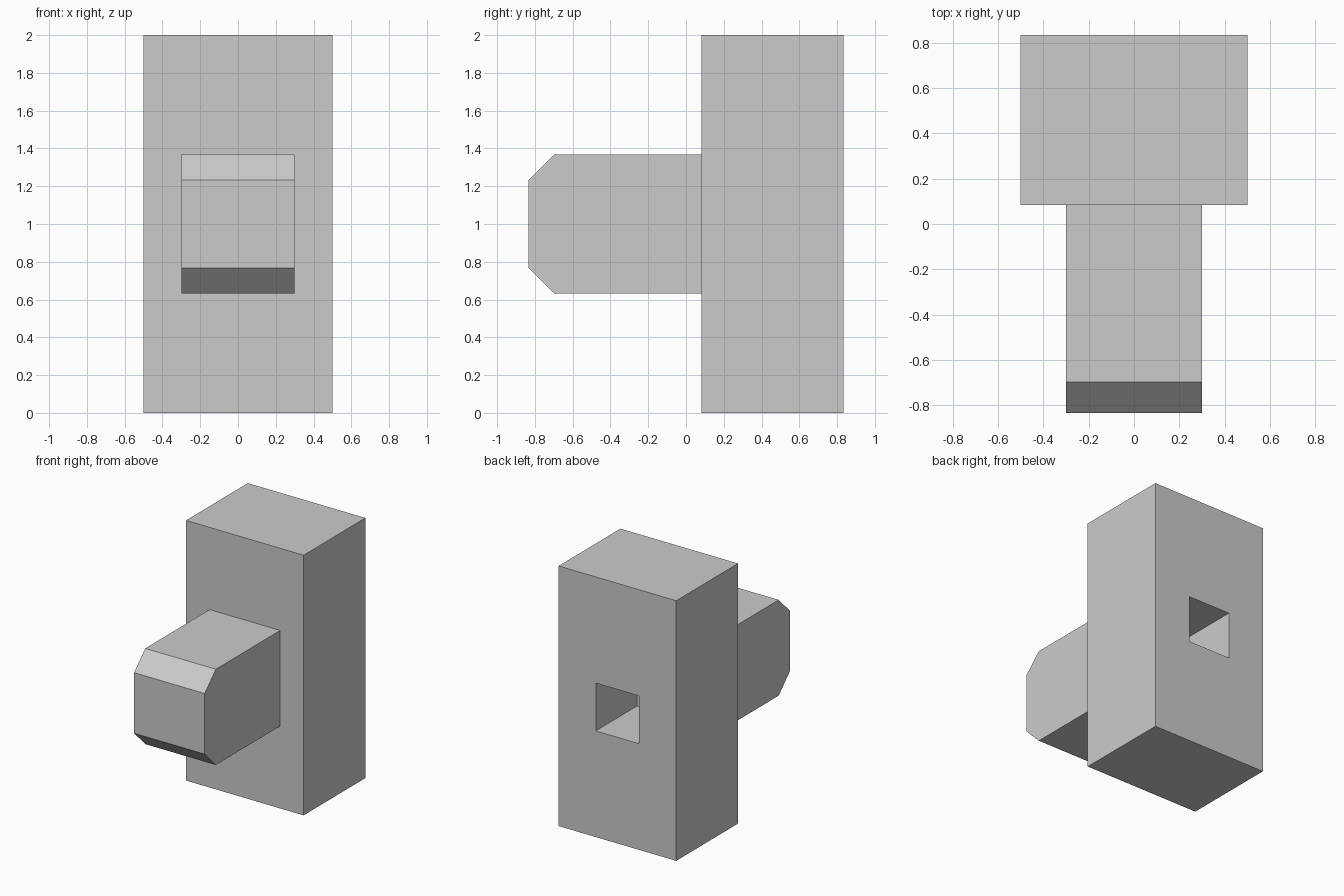
import bpy
import bmesh

default_cube = bpy.data.objects.get("Cube")
if default_cube:
    bpy.data.objects.remove(default_cube, do_unlink=True)

# One plain grey for the whole model
GREY = (0.6, 0.6, 0.6, 1.0)
grey = bpy.data.materials.new("plain grey")
grey.use_nodes = True
grey.diffuse_color = GREY
grey.node_tree.nodes["Principled BSDF"].inputs["Base Color"].default_value = GREY


def extrude_profile(name, half_width, profile):
    """Extrude a closed (y, z) outline symmetrically along x."""
    bm = bmesh.new()
    face = bm.faces.new([bm.verts.new((-half_width, y, z)) for y, z in profile])
    result = bmesh.ops.extrude_face_region(bm, geom=[face])
    verts = [v for v in result["geom"] if isinstance(v, bmesh.types.BMVert)]
    bmesh.ops.translate(bm, verts=verts, vec=(2 * half_width, 0, 0))
    bmesh.ops.recalc_face_normals(bm, faces=bm.faces)
    mesh = bpy.data.meshes.new(name)
    bm.to_mesh(mesh)
    bm.free()
    mesh.materials.append(grey)
    obj = bpy.data.objects.new(name, mesh)
    bpy.context.collection.objects.link(obj)
    return obj


def rectangle(y0, y1, z0, z1):
    return [(y0, z0), (y1, z0), (y1, z1), (y0, z1)]


FRONT, SEAM, BACK = -0.833, 0.083, 0.833
MIDDLE = 1.0
PEG_HALF, CHAMFER = 0.368, 0.135
SOCKET_HALF, SOCKET_DEPTH = 0.184, 0.5

# Upright block
block = extrude_profile("block", 0.5, rectangle(SEAM, BACK, 0, 2))

# Square blind socket in the back of the block
cutter = extrude_profile("socket_cutter", SOCKET_HALF, rectangle(
    BACK - SOCKET_DEPTH, BACK + 0.1, MIDDLE - SOCKET_HALF, MIDDLE + SOCKET_HALF))
cutter.hide_render = True
cut = block.modifiers.new("socket", "BOOLEAN")
cut.operation = "DIFFERENCE"
cut.solver = "EXACT"
cut.object = cutter
bpy.context.view_layer.objects.active = block
bpy.ops.object.modifier_apply(modifier=cut.name)
bpy.data.objects.remove(cutter, do_unlink=True)

# Front peg with chamfered upper and lower edges
low, high = MIDDLE - PEG_HALF, MIDDLE + PEG_HALF
extrude_profile("peg", 0.3, [
    (SEAM, low), (FRONT + CHAMFER, low), (FRONT, low + CHAMFER),
    (FRONT, high - CHAMFER), (FRONT + CHAMFER, high), (SEAM, high)])
